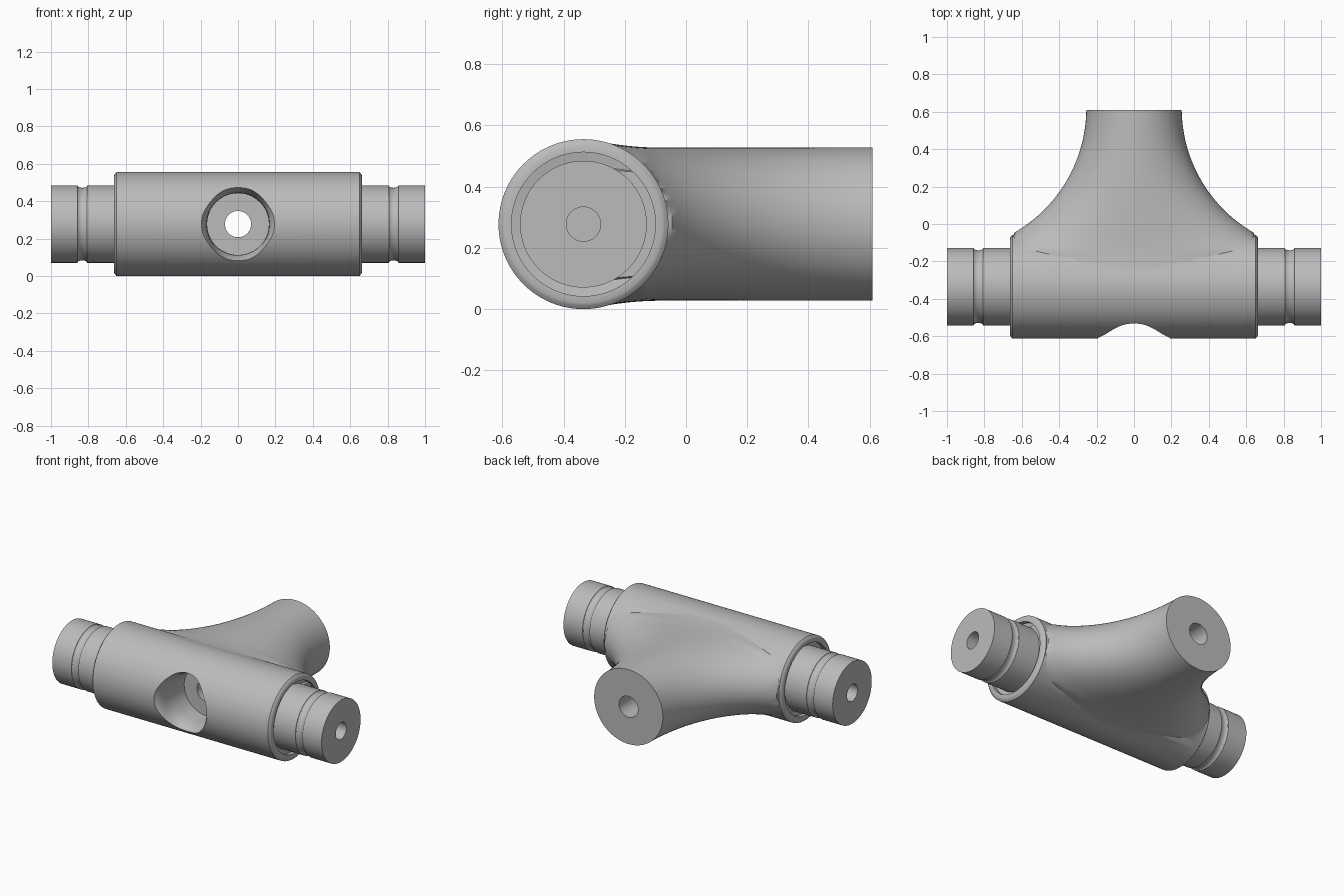
import bpy
import bmesh
from math import cos, sin, pi, sqrt, radians

SEG = 128
AXIS_Y, AXIS_Z = -0.335, 0.2775      # centre line of the main barrel
BODY_END = 0.645

cube = bpy.data.objects.get("Cube")
if cube:
    bpy.data.objects.remove(cube, do_unlink=True)

grey = bpy.data.materials.new("machined grey")
grey.use_nodes = True
colour = (0.5, 0.5, 0.5, 1)
grey.diffuse_color = colour
grey.node_tree.nodes["Principled BSDF"].inputs["Base Color"].default_value = colour


def loft(name, rings, place):
    """Skin elliptical rings (position, radius a, radius b) and cap both ends."""
    bm = bmesh.new()
    loops = []
    for t, ra, rb in rings:
        loops.append([bm.verts.new(place(t, ra * cos(2 * pi * i / SEG), rb * sin(2 * pi * i / SEG)))
                      for i in range(SEG)])
    for low, high in zip(loops, loops[1:]):
        for i in range(SEG):
            j = (i + 1) % SEG
            bm.faces.new((low[i], low[j], high[j], high[i]))
    bm.faces.new(loops[0][::-1])
    bm.faces.new(loops[-1])
    bmesh.ops.recalc_face_normals(bm, faces=bm.faces)
    mesh = bpy.data.meshes.new(name)
    bm.to_mesh(mesh)
    bm.free()
    mesh.materials.append(grey)
    ob = bpy.data.objects.new(name, mesh)
    bpy.context.collection.objects.link(ob)
    return ob


def along_x(t, a, b):
    return (t, AXIS_Y + a, AXIS_Z + b)


def along_y(t, a, b):
    return (max(-BODY_END, min(BODY_END, a)), t, AXIS_Z + b)


def combine(target, tool, operation):
    mod = target.modifiers.new(operation, 'BOOLEAN')
    mod.operation = operation
    mod.solver = 'EXACT'
    mod.object = tool
    bpy.context.view_layer.objects.active = target
    bpy.ops.object.modifier_apply(modifier=mod.name)
    bpy.data.objects.remove(tool, do_unlink=True)


# Barrel half: blind bore, neck with round groove, recessed shoulder
half = [(0.7, 0.056), (1.0, 0.056), (1.0, 0.207), (0.865, 0.207)]
half += [(0.832 + 0.026 * cos(pi * k / 8), 0.207 - 0.013 * sin(pi * k / 8)) for k in range(9)]
half += [(0.80, 0.207), (0.63, 0.207), (0.635, 0.235), (0.664, 0.235),
         (0.664, 0.257), (0.66, 0.266), (0.65, 0.2775)]
profile = half + [(-x, r) for x, r in reversed(half)]
body = loft("tee_body", [(x, r, r) for x, r in profile], along_x)


# Side branch: flares from a round outlet into the barrel
def branch_ring(y):
    drop = min(0.62 - y, 0.755)
    width = 1.024 - sqrt(0.5914 - drop * drop)
    rise = max(0, (-0.08 - y) / 0.17)
    return (y, width, 0.25 + 0.014 * rise * rise)


STEPS = 48
branch = loft("branch", [branch_ring(-0.29 + 0.90 * k / STEPS) for k in range(STEPS + 1)], along_y)
combine(body, branch, 'UNION')

# Front pocket with a softened rim, then a narrow bore through the branch
pocket = [(-0.7, 0.2, 0.215), (-0.61, 0.195, 0.213), (-0.59, 0.18, 0.211),
          (-0.565, 0.17, 0.208), (-0.54, 0.166, 0.2), (-0.515, 0.165, 0.186),
          (-0.49, 0.165, 0.174), (-0.46, 0.165, 0.167), (-0.43, 0.165, 0.165),
          (-0.335, 0.165, 0.165), (-0.335, 0.07, 0.07), (0.7, 0.07, 0.07)]
cutter = loft("pocket_cutter", pocket, along_y)
combine(body, cutter, 'DIFFERENCE')

# Smooth shading with crisp machined edges
bpy.ops.object.select_all(action='DESELECT')
body.select_set(True)
bpy.context.view_layer.objects.active = body
bpy.ops.object.shade_smooth_by_angle(angle=radians(30))
